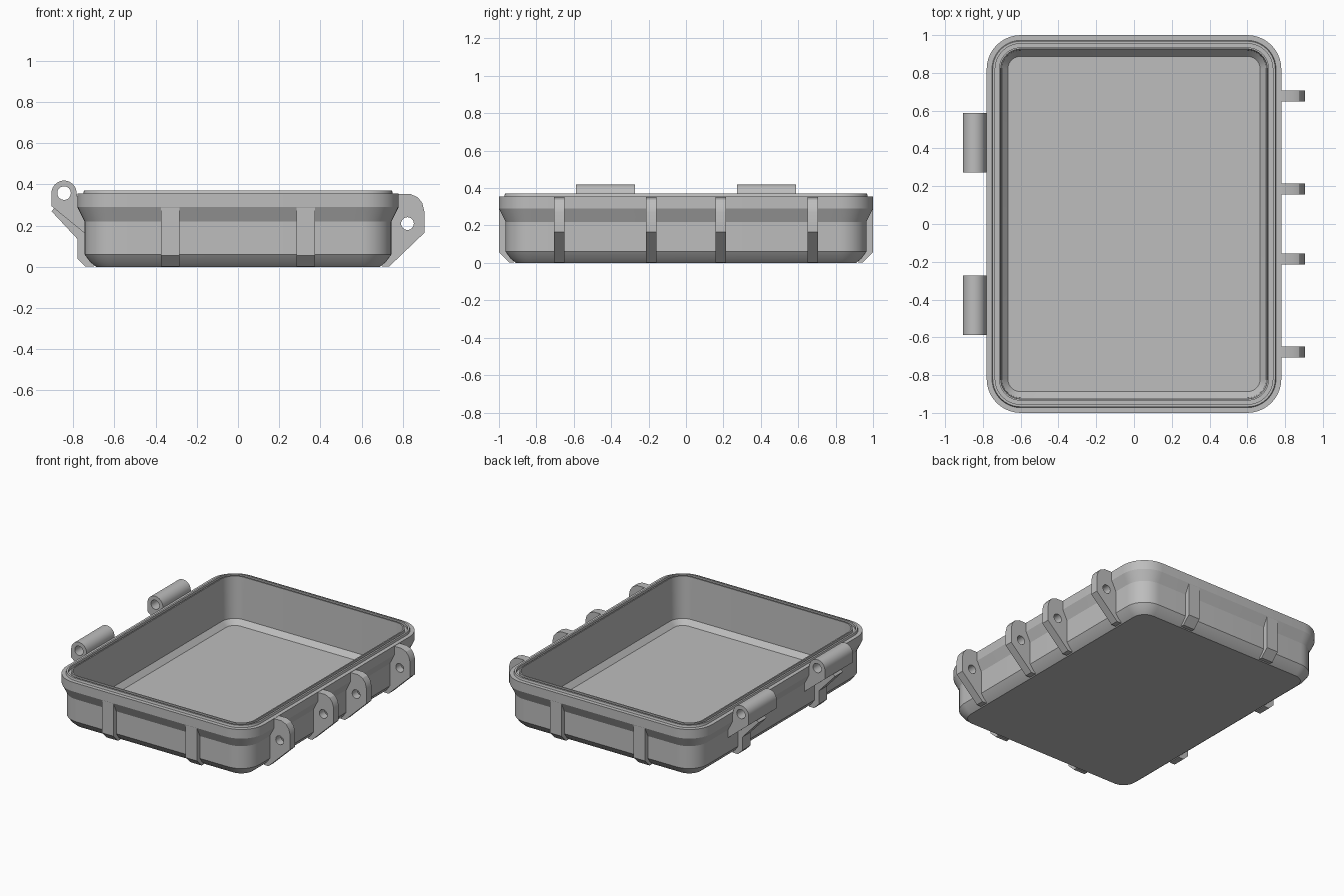
import bpy
import bmesh
from math import sin, cos, pi, radians

if "Cube" in bpy.data.objects:
    bpy.data.objects.remove(bpy.data.objects["Cube"], do_unlink=True)

GREY = (0.51, 0.51, 0.51, 1.0)
mat = bpy.data.materials.new("plain grey plastic")
mat.use_nodes = True
mat.diffuse_color = GREY
mat.node_tree.nodes["Principled BSDF"].inputs["Base Color"].default_value = GREY


def add_mesh(name, mesh):
    obj = bpy.data.objects.new(name, mesh)
    bpy.context.collection.objects.link(obj)
    mesh.materials.clear()
    mesh.materials.append(mat)
    bpy.ops.object.select_all(action="DESELECT")
    obj.select_set(True)
    bpy.context.view_layer.objects.active = obj
    bpy.ops.object.shade_smooth_by_angle(angle=radians(25))
    return obj


def rounded_ring(bm, half_x, z, steps=10):
    """Rounded rectangle whose corners stay concentric at every inset."""
    radius = half_x - 0.60
    ring = []
    for quarter, (sx, sy) in enumerate([(1, 1), (-1, 1), (-1, -1), (1, -1)]):
        for i in range(steps + 1):
            a = (quarter + i / steps) * pi / 2
            ring.append(bm.verts.new((sx * 0.60 + radius * cos(a),
                                      sy * 0.82 + radius * sin(a), z)))
    return ring


def arc(cx, cz, r, start, end, steps):
    angles = [radians(start + (end - start) * i / steps) for i in range(steps + 1)]
    return [(cx + r * cos(a), cz + r * sin(a)) for a in angles]


def plate(name, outline, width, centre, hole=None, turn=0.0):
    """Extrude an upright profile, optionally with a round hole through it."""
    curve = bpy.data.curves.new(name, "CURVE")
    curve.dimensions = "2D"
    curve.fill_mode = "BOTH"
    curve.extrude = width / 2
    loops = [outline]
    if hole:
        loops.append(arc(*hole, 0, 345, 23))
    for loop in loops:
        spline = curve.splines.new("POLY")
        spline.points.add(len(loop) - 1)
        for point, (x, z) in zip(spline.points, loop):
            point.co = (x, z, 0, 1)
        spline.use_cyclic_u = True
    helper = bpy.data.objects.new(name + "_profile", curve)
    bpy.context.collection.objects.link(helper)
    graph = bpy.context.evaluated_depsgraph_get()
    mesh = bpy.data.meshes.new_from_object(helper.evaluated_get(graph))
    bpy.data.objects.remove(helper, do_unlink=True)
    obj = add_mesh(name, mesh)
    obj.location = centre
    obj.rotation_euler = (pi / 2, 0, turn)
    return obj


# Tray: one section from the underside, over the grooved rim, to the floor
section = [(0.69, 0), (0.72, 0.025), (0.745, 0.06), (0.745, 0.22),
           (0.78, 0.29), (0.78, 0.355), (0.752, 0.355), (0.748, 0.37),
           (0.735, 0.37), (0.735, 0.35), (0.715, 0.35), (0.715, 0.37),
           (0.706, 0.37), (0.70, 0.07), (0.668, 0.035)]
bm = bmesh.new()
rings = [rounded_ring(bm, x, z) for x, z in section]
for low, high in zip(rings, rings[1:]):
    for i in range(len(low)):
        j = (i + 1) % len(low)
        bm.faces.new((low[i], low[j], high[j], high[i]))
bm.faces.new(rings[0][::-1])
bm.faces.new(rings[-1])
tray_mesh = bpy.data.meshes.new("tray")
bm.to_mesh(tray_mesh)
bm.free()
add_mesh("tray", tray_mesh)

# Latch ears on the left side
ear = [(0.72, 0.06), (0.70, 0.002), (0.735, 0.002), (0.905, 0.165),
       (0.905, 0.27), (0.895, 0.31), (0.873, 0.338), (0.838, 0.353),
       (0.77, 0.353), (0.77, 0.29), (0.735, 0.22)]
for n, y in enumerate((-0.677, -0.185, 0.185, 0.677)):
    plate(f"latch_ear_{n + 1}", ear, 0.057, (0, y, 0), hole=(0.823, 0.21, 0.031))

# Hinge knuckles with their arms and narrow support ribs on the right side
knuckle = arc(-0.845, 0.358, 0.061, 0, 180, 16) + [
    (-0.906, 0.295), (-0.735, 0.155), (-0.735, 0.22), (-0.77, 0.29)]
support = [(-0.88, 0.30), (-0.906, 0.27), (-0.78, 0.135), (-0.78, 0.04),
           (-0.742, 0.002), (-0.70, 0.002), (-0.72, 0.06), (-0.735, 0.22)]
for side, y in (("front", -0.43), ("back", 0.43)):
    plate(f"hinge_knuckle_{side}", knuckle, 0.315, (0, y, 0),
          hole=(-0.845, 0.358, 0.033))
    plate(f"hinge_support_{side}", support, 0.09, (0, y, 0))

# Upright ribs on the front and back walls
rib = [(0.94, 0.06), (0.92, 0.002), (0.945, 0.002), (0.999, 0.055),
       (0.999, 0.29), (0.955, 0.22)]
for side, turn in (("front", -pi / 2), ("back", pi / 2)):
    for hand, x in (("right", -0.33), ("left", 0.33)):
        plate(f"{side}_rib_{hand}", rib, 0.09, (x, 0, 0), turn=turn)
